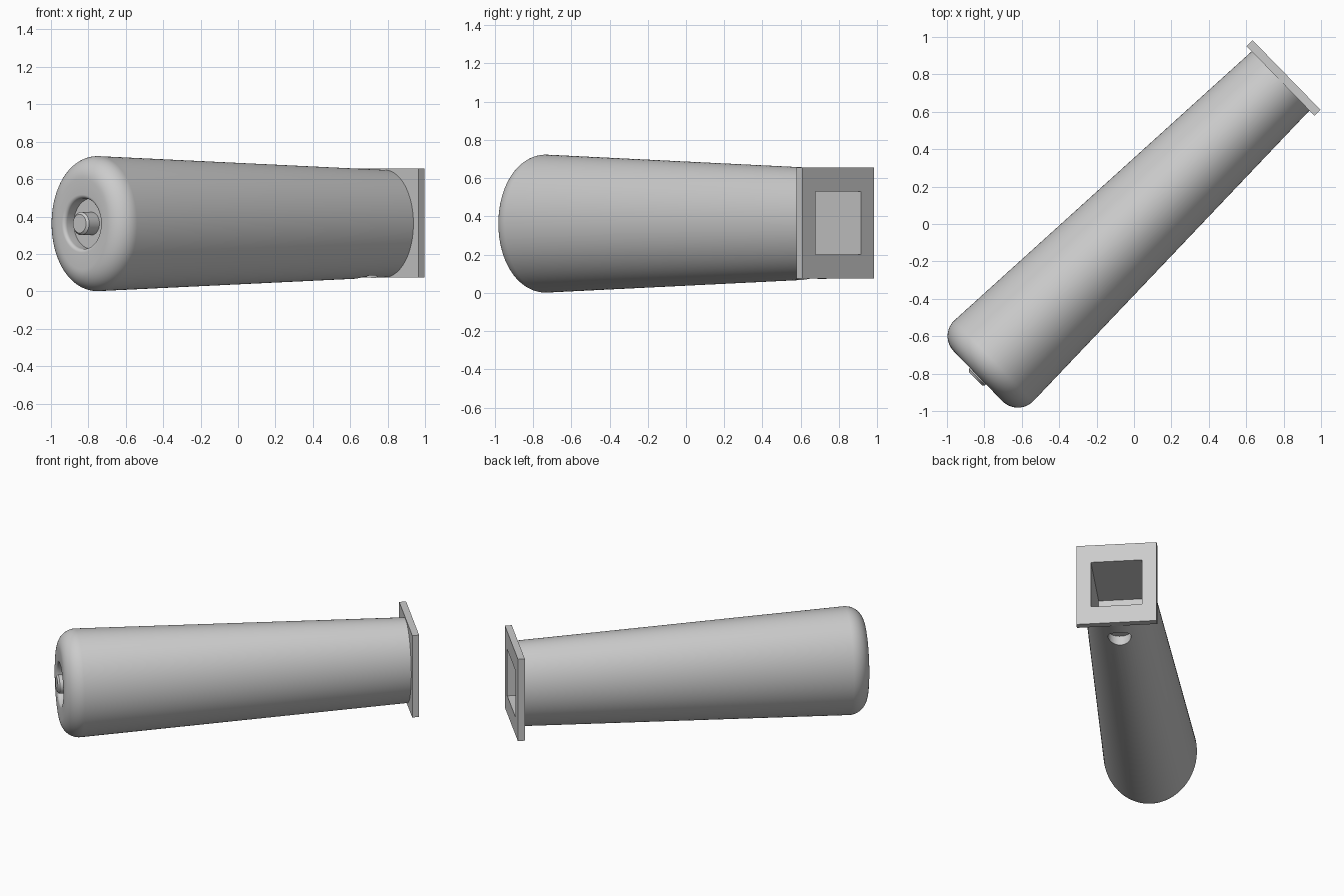
import bpy, bmesh, math
from mathutils import Matrix

if "Cube" in bpy.data.objects:
    bpy.data.objects.remove(bpy.data.objects["Cube"])

# Local frame: +y runs along the handle towards the plate
FRAME = Matrix.Translation((0, 0, 0.362)) @ Matrix.Rotation(math.radians(-45.7), 4, "Z")
SIDES = 96

grey = bpy.data.materials.new("light_grey")
grey.use_nodes = True
grey.diffuse_color = (0.6, 0.6, 0.6, 1)
grey.node_tree.nodes["Principled BSDF"].inputs["Base Color"].default_value = (0.6, 0.6, 0.6, 1)


def make_object(name, bm):
    bmesh.ops.recalc_face_normals(bm, faces=bm.faces)
    mesh = bpy.data.meshes.new(name)
    bm.to_mesh(mesh)
    bm.free()
    obj = bpy.data.objects.new(name, mesh)
    bpy.context.collection.objects.link(obj)
    mesh.materials.append(grey)
    obj.matrix_world = FRAME
    return obj


def loft(name, rings):
    """Skin elliptical rings (y, half width, half height) and close both ends."""
    bm = bmesh.new()
    loops = []
    for y, a, b in rings:
        angles = [math.tau * i / SIDES for i in range(SIDES)]
        loops.append([bm.verts.new((a * math.cos(t), y, b * math.sin(t))) for t in angles])
    for p, q in zip(loops, loops[1:]):
        for i in range(SIDES):
            j = (i + 1) % SIDES
            bm.faces.new((p[i], p[j], q[j], q[i]))
    bm.faces.new(loops[0])
    bm.faces.new(loops[-1])
    return make_object(name, bm)


def box(name, size, centre):
    bm = bmesh.new()
    bmesh.ops.create_cube(bm, size=1, matrix=Matrix.Translation(centre) @ Matrix.Diagonal((*size, 1)))
    return make_object(name, bm)


def cut(obj, cutter):
    mod = obj.modifiers.new("cut", "BOOLEAN")
    mod.operation = "DIFFERENCE"
    mod.solver = "EXACT"
    mod.object = cutter
    bpy.context.view_layer.objects.active = obj
    bpy.ops.object.modifier_apply(modifier=mod.name)


def arc(count):
    return [math.pi / 2 * i / count for i in range(count + 1)]


# Handle: tapered oval, rounded end, round recess with a centre pin
BACK, FRONT, ROUND, RIM = 1.095, -1.165, 0.116, 0.02
rings = [(BACK, 0.221, 0.287)]
for t in arc(14):
    inset = ROUND * (1 - math.cos(t))
    rings.append((FRONT + ROUND * (1 - math.sin(t)), 0.302 - inset, 0.361 - inset))
for t in arc(6):
    r = 0.155 - RIM * math.sin(t)
    rings.append((FRONT + RIM * (1 - math.cos(t)), r, r))
FLOOR, TIP = -1.095, -1.184
for y, r in ((FLOOR, 0.135), (FLOOR, 0.0615), (TIP + 0.012, 0.0615), (TIP, 0.05)):
    rings.append((y, r, r))
handle = loft("handle", rings)

# End plate
plate = box("end_plate", (0.52, 0.045, 0.582), (0, BACK + 0.0225, 0.003))

# Square socket through the plate into the handle
socket = box("socket_cutter", (0.33, 0.6, 0.33), (0, 0.94, 0.003))

# Small round blind hole under the handle
bm = bmesh.new()
bmesh.ops.create_cone(bm, cap_ends=True, segments=48, radius1=0.075, radius2=0.075,
                      depth=0.2, matrix=Matrix.Translation((0, 0.935, -0.33)))
vent = make_object("vent_cutter", bm)

bpy.context.view_layer.update()
cut(handle, socket)
cut(plate, socket)
cut(handle, vent)
for cutter in (socket, vent):
    bpy.data.objects.remove(cutter)

# Smooth the round surfaces, keep edges sharp
bpy.ops.object.select_all(action="DESELECT")
handle.select_set(True)
bpy.context.view_layer.objects.active = handle
bpy.ops.object.shade_smooth_by_angle(angle=math.radians(30))
